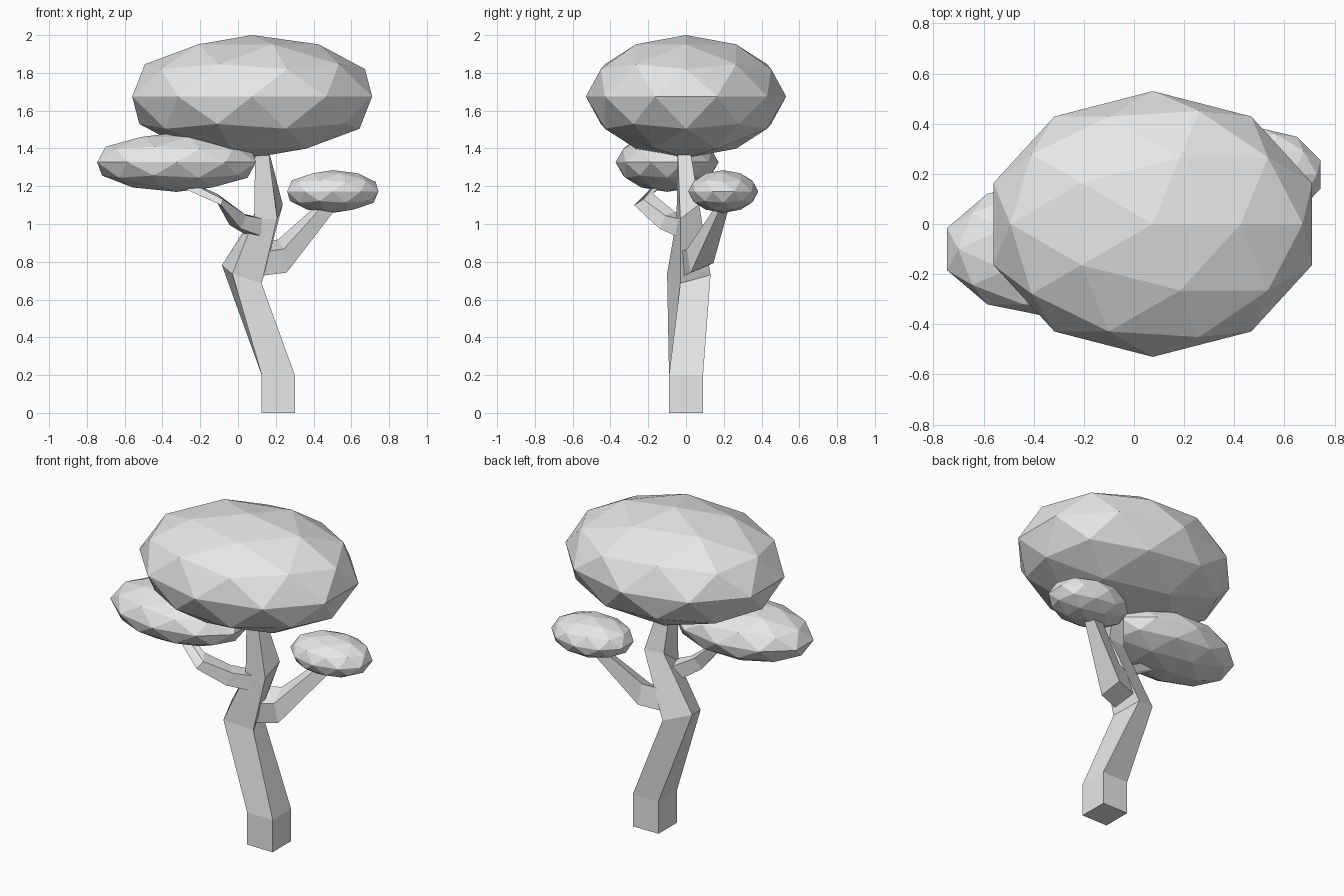
import bpy
import bmesh
from mathutils import Vector

if "Cube" in bpy.data.objects:
    bpy.data.objects.remove(bpy.data.objects["Cube"], do_unlink=True)

GREY = (0.8, 0.8, 0.8, 1)
material = bpy.data.materials.new("light grey")
material.use_nodes = True
material.diffuse_color = GREY
material.node_tree.nodes["Principled BSDF"].inputs["Base Color"].default_value = GREY


def limb(name, sections):
    """Four-sided limb; each section is (centre, side vector, second side vector)."""
    bm = bmesh.new()
    rings = []
    for centre, a, b in sections:
        c, a, b = Vector(centre), Vector(a) / 2, Vector(b) / 2
        rings.append([bm.verts.new(p) for p in (c - a - b, c + a - b, c + a + b, c - a + b)])
    for low, high in zip(rings, rings[1:]):
        for i in range(4):
            j = (i + 1) % 4
            bm.faces.new((low[i], low[j], high[j], high[i]))
    bm.faces.new(rings[0])
    bm.faces.new(rings[-1])
    bmesh.ops.recalc_face_normals(bm, faces=bm.faces)
    mesh = bpy.data.meshes.new(name)
    bm.to_mesh(mesh)
    bm.free()
    mesh.materials.append(material)
    bpy.context.collection.objects.link(bpy.data.objects.new(name, mesh))


def foliage(name, centre, radii):
    """Faceted, flattened ball of leaves."""
    bpy.ops.mesh.primitive_ico_sphere_add(subdivisions=2, radius=1, location=centre)
    ball = bpy.context.object
    ball.name = name
    ball.scale = radii
    ball.data.materials.append(material)


# Crooked trunk, twisting slightly as it rises
limb("trunk", [
    ((0.213, 0, 0), (0.175, 0, 0), (0, 0.18, 0)),
    ((0.213, 0, 0.2), (0.175, 0, 0), (0, 0.18, 0)),
    ((0.02, 0.015, 0.733), (0.155, 0.07, -0.05), (-0.055, 0.16, 0.045)),
    ((0.162, 0.01, 1.065), (0.12, 0.02, 0), (0.03, 0.1, 0.075)),
    ((0.125, -0.012, 1.4), (0.07, 0, 0), (0, 0.065, 0)),
])

# Side branches
limb("left_branch", [
    ((0.08, 0.03, 0.81), (-0.03, 0.12, 0.05), (0, -0.02, 0.125)),
    ((0.235, 0.075, 0.83), (-0.03, 0.12, 0.05), (-0.015, -0.02, 0.125)),
    ((0.48, 0.2, 1.1), (-0.02, 0.05, 0.01), (-0.04, 0, 0.05)),
])
limb("right_branch", [
    ((0.1, -0.01, 0.98), (0.07, -0.06, 0), (0.02, 0.02, 0.09)),
    ((0, -0.1, 1.02), (0.06, -0.05, -0.02), (0.03, 0.03, 0.07)),
    ((-0.1, -0.225, 1.13), (0.03, -0.05, -0.03), (0.01, 0.05, 0.03)),
    ((-0.3, -0.13, 1.22), (0.02, -0.04, -0.01), (0.02, 0.02, 0.04)),
])

# Leaf canopies
foliage("top_canopy", (0.075, 0, 1.675), (0.668, 0.53, 0.325))
foliage("right_canopy", (-0.325, -0.1, 1.327), (0.442, 0.273, 0.157))
foliage("left_canopy", (0.502, 0.197, 1.172), (0.254, 0.186, 0.113))
